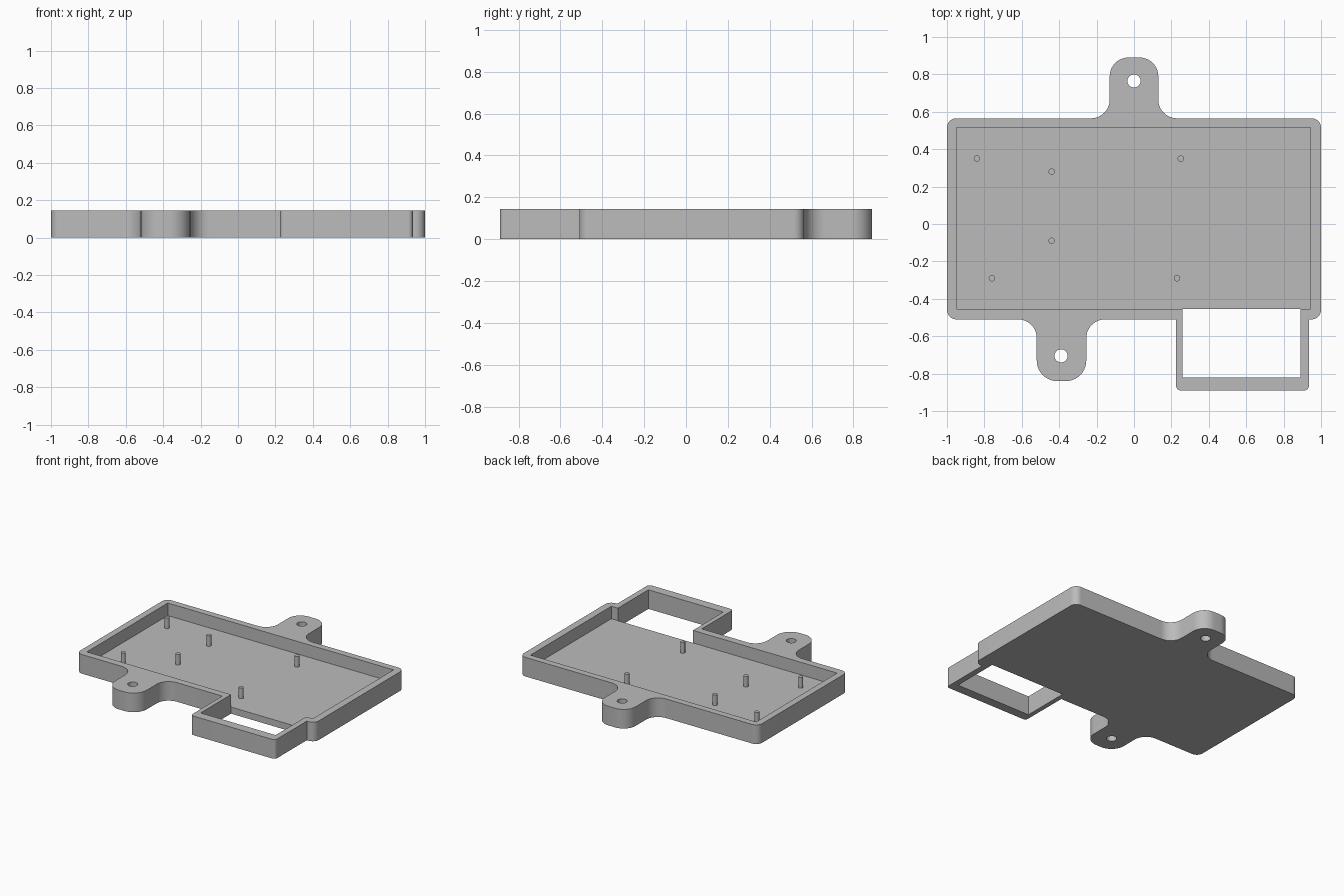
import bpy, bmesh, math
from mathutils import Vector

cube = bpy.data.objects.get("Cube")
if cube:
    bpy.data.objects.remove(cube, do_unlink=True)

HEIGHT, FLOOR, PIN_TOP = 0.145, 0.05, 0.13

grey = bpy.data.materials.new("plain grey")
grey.use_nodes = True
colour = (0.5, 0.5, 0.5, 1)
grey.diffuse_color = colour
grey.node_tree.nodes["Principled BSDF"].inputs["Base Color"].default_value = colour


def rounded(corners, steps=10):
    """Outline from (x, y, radius) corners; works for convex and concave turns."""
    out, n = [], len(corners)
    for i, (x, y, r) in enumerate(corners):
        p = Vector((x, y))
        if r == 0:
            out.append(p)
            continue
        a = (Vector(corners[i - 1][:2]) - p).normalized() * r
        b = (Vector(corners[(i + 1) % n][:2]) - p).normalized() * r
        for k in range(steps + 1):
            t = math.pi / 2 * k / steps
            out.append(p + a * (1 - math.sin(t)) + b * (1 - math.cos(t)))
    return out


def circle(x, y, r, n=32):
    return [Vector((x + r * math.cos(math.tau * k / n), y + r * math.sin(math.tau * k / n)))
            for k in range(n)]


def rect(x0, y0, x1, y1):
    return [Vector(p) for p in ((x0, y0), (x1, y0), (x1, y1), (x0, y1))]


def cap(bm, outlines, z):
    """Flat face at height z; outlines after the first are holes."""
    edges = []
    for pts in outlines:
        vs = [bm.verts.new((p.x, p.y, z)) for p in pts]
        edges += [bm.edges.new((vs[i - 1], vs[i])) for i in range(len(vs))]
    bmesh.ops.triangle_fill(bm, use_beauty=True, edges=edges, normal=(0, 0, 1))


def wall(bm, pts, z0, z1, closed=True):
    for i in range(0 if closed else 1, len(pts)):
        a, b = pts[i - 1], pts[i]
        bm.faces.new([bm.verts.new(c) for c in
                      ((a.x, a.y, z0), (b.x, b.y, z0), (b.x, b.y, z1), (a.x, a.y, z1))])


def finish(bm, name):
    bmesh.ops.remove_doubles(bm, verts=bm.verts, dist=0.0001)
    bmesh.ops.recalc_face_normals(bm, faces=bm.faces)
    mesh = bpy.data.meshes.new(name)
    bm.to_mesh(mesh)
    bm.free()
    mesh.materials.append(grey)
    ob = bpy.data.objects.new(name, mesh)
    bpy.context.collection.objects.link(ob)
    bpy.ops.object.select_all(action='DESELECT')
    ob.select_set(True)
    bpy.context.view_layer.objects.active = ob
    bpy.ops.object.shade_smooth_by_angle(angle=math.radians(30))


# Outer outline: tray, two mounting tabs and the window frame
outline = rounded([
    (-1, -0.51, 0.05), (-0.52, -0.51, 0.1), (-0.52, -0.84, 0.11), (-0.255, -0.84, 0.11),
    (-0.255, -0.51, 0.1), (0.225, -0.51, 0), (0.225, -0.89, 0.025), (0.935, -0.89, 0.025),
    (0.935, -0.51, 0), (1, -0.51, 0.05), (1, 0.565, 0.05), (0.13, 0.565, 0.1),
    (0.13, 0.89, 0.1), (-0.13, 0.89, 0.1), (-0.13, 0.565, 0.1), (-1, 0.565, 0.05)])
holes = [circle(0, 0.765, 0.035), circle(-0.39, -0.705, 0.035)]
pocket = rect(-0.95, -0.455, 0.945, 0.515)
window = rect(0.26, -0.82, 0.89, -0.455)
# Pocket sides run round from one window edge to the other
pocket_run = [window[2], pocket[1], pocket[2], pocket[3], pocket[0], window[3]]
window_run = [window[3], window[0], window[1], window[2]]

# Tray body
bm = bmesh.new()
cap(bm, [outline, pocket_run + window_run[1:3]] + holes, HEIGHT)
cap(bm, [outline, window] + holes, 0)
cap(bm, [pocket_run], FLOOR)
wall(bm, outline, 0, HEIGHT)
for hole in holes:
    wall(bm, hole, 0, HEIGHT)
wall(bm, pocket_run, FLOOR, HEIGHT, closed=False)
wall(bm, window_run, 0, HEIGHT, closed=False)
wall(bm, window[2:], 0, FLOOR, closed=False)
finish(bm, "tray")

# Locating pins standing on the floor
pins = [(-0.84, 0.35), (-0.44, 0.28), (0.25, 0.35), (-0.44, -0.09), (-0.76, -0.29), (0.23, -0.29)]
for i, (x, y) in enumerate(pins):
    bm = bmesh.new()
    ring = circle(x, y, 0.017, 20)
    cap(bm, [ring], FLOOR)
    cap(bm, [ring], PIN_TOP)
    wall(bm, ring, FLOOR, PIN_TOP)
    finish(bm, f"locating_pin_{i + 1}")
